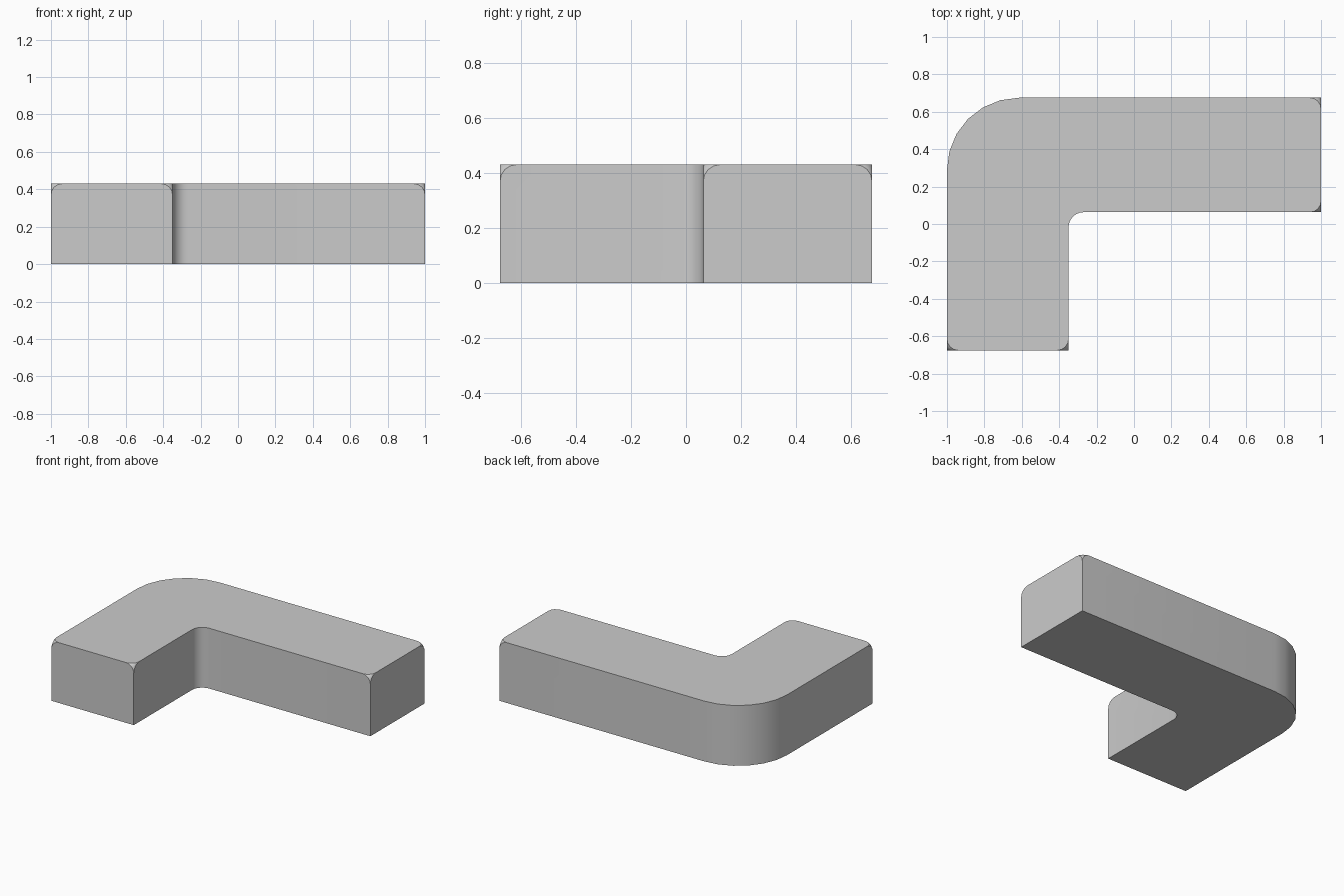
import bpy, bmesh
from math import pi, cos, sin

if "Cube" in bpy.data.objects:
    bpy.data.objects.remove(bpy.data.objects["Cube"])

HEIGHT = 0.43


def arc(cx, cy, r, a0, a1, n=6):
    return [(cx + r * cos(a0 + (a1 - a0) * i / n),
             cy + r * sin(a0 + (a1 - a0) * i / n)) for i in range(n + 1)]


# L-shaped plan, counter-clockwise, with rounded inner and outer bend
ends = [(-1, -0.675), (-0.35, -0.675), (1, 0.063), (1, 0.675)]
outline = (ends[:2]
           + arc(-0.27, -0.017, 0.08, pi, pi / 2)
           + ends[2:]
           + arc(-0.615, 0.29, 0.385, pi / 2, pi))

# Extrude the plan to a block
bm = bmesh.new()
base = bm.faces.new([bm.verts.new((x, y, 0)) for x, y in outline])
ext = bmesh.ops.extrude_face_region(bm, geom=[base], use_keep_orig=True)
top = [v for v in ext["geom"] if isinstance(v, bmesh.types.BMVert)]
bmesh.ops.translate(bm, verts=top, vec=(0, 0, HEIGHT))
bmesh.ops.recalc_face_normals(bm, faces=bm.faces)

# Round off the four top corners at the free ends
corners = [v for v in top
           if any(abs(v.co.x - x) + abs(v.co.y - y) < 1e-4 for x, y in ends)]
bmesh.ops.bevel(bm, geom=corners, offset=0.06, offset_type='OFFSET',
                segments=4, profile=0.5, affect='VERTICES')
bmesh.ops.recalc_face_normals(bm, faces=bm.faces)

mesh = bpy.data.meshes.new("corner_block")
bm.to_mesh(mesh)
bm.free()
block = bpy.data.objects.new("corner_block", mesh)
bpy.context.collection.objects.link(block)
bpy.context.view_layer.objects.active = block
block.select_set(True)
bpy.ops.object.shade_smooth_by_angle(angle=pi / 6)
